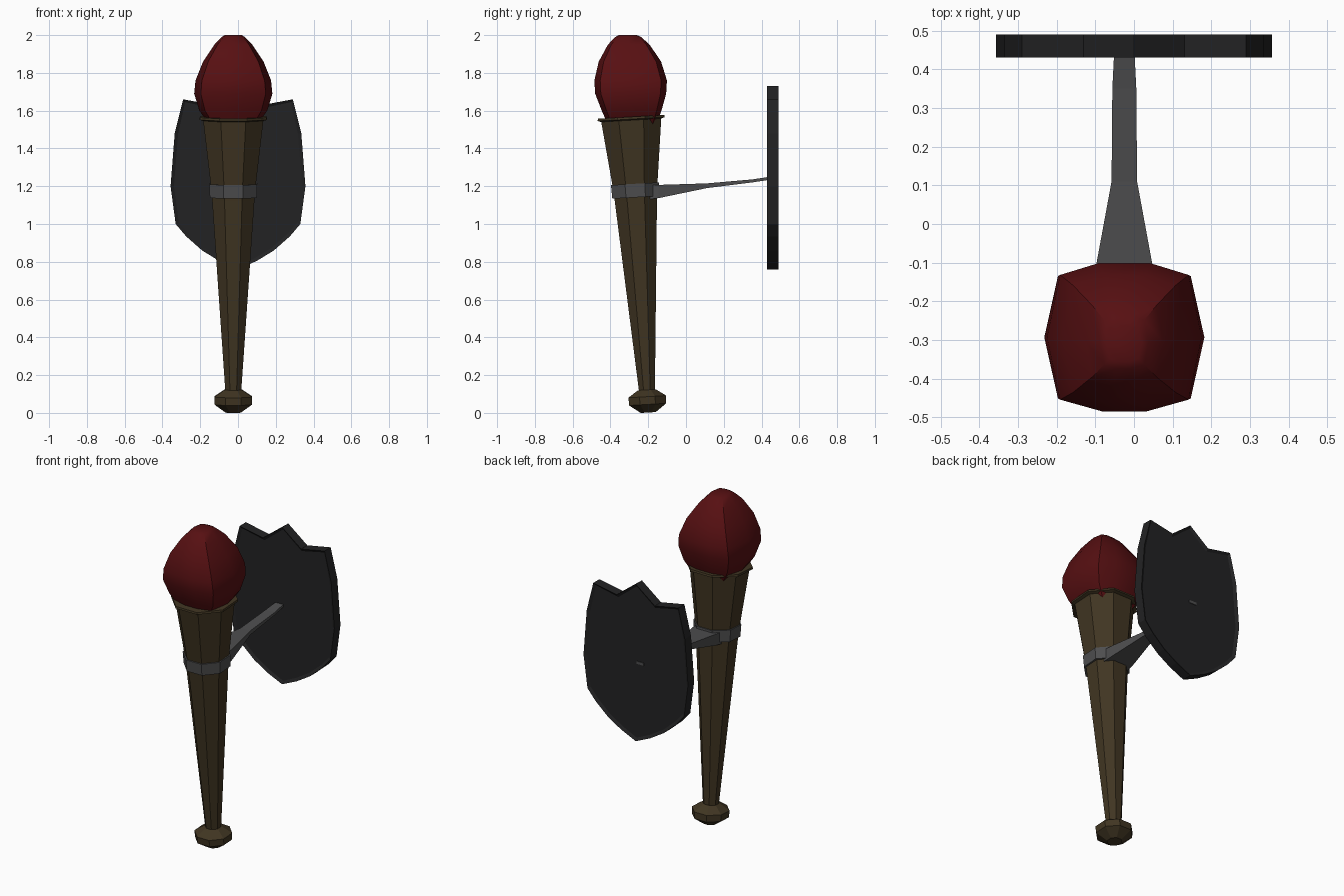
import bpy, bmesh, math
from mathutils import Vector, Matrix

if "Cube" in bpy.data.objects:
    bpy.data.objects.remove(bpy.data.objects["Cube"])

def material(name, c):
    m = bpy.data.materials.new(name)
    m.diffuse_color = (*c, 1)
    m.use_nodes = True
    m.node_tree.nodes["Principled BSDF"].inputs["Base Color"].default_value = m.diffuse_color
    return m

WOOD = material("dark wood", (0.052, 0.036, 0.016, ))
RED = material("deep red", (0.095, 0.005, 0.006))
IRON = material("grey iron", (0.075, 0.075, 0.077))
PLATE = material("blackened plate", (0.016, 0.016, 0.017))

# torch axis: leans slightly to the front
CX = -0.025
TILT = Matrix.Rotation(math.atan(0.058), 3, 'X')

def on_axis(x, y, h):
    return Vector((CX, -0.200, 0)) + TILT @ Vector((x, y, h))

def finish(bm, name, mat):
    bmesh.ops.recalc_face_normals(bm, faces=bm.faces)
    me = bpy.data.meshes.new(name)
    bm.to_mesh(me)
    bm.free()
    me.materials.append(mat)
    ob = bpy.data.objects.new(name, me)
    bpy.context.collection.objects.link(ob)
    return ob

def loft(name, rings, mat):
    """Skin a list of equal-length point rings and cap both ends."""
    bm = bmesh.new()
    vs = [[bm.verts.new(p) for p in r] for r in rings]
    n = len(vs[0])
    for a, b in zip(vs, vs[1:]):
        for i in range(n):
            j = (i + 1) % n
            bm.faces.new((a[i], a[j], b[j], b[i]))
    bm.faces.new(vs[0])
    bm.faces.new(vs[-1])
    return finish(bm, name, mat)

def octagon(r, h):
    R = r / math.cos(math.pi / 8)
    angles = [(k + 0.5) * math.pi / 4 for k in range(8)]
    return [on_axis(R * math.cos(a), R * math.sin(a), h) for a in angles]

def turned(name, profile, mat):
    return loft(name, [octagon(r, h) for r, h in profile], mat)

# torch shaft, lip, pommel, iron band
turned("shaft", [(0.041, 0.10), (0.112, 1.13), (0.119, 1.21), (0.160, 1.56)], WOOD)
turned("lip", [(0.160, 1.552), (0.178, 1.558), (0.176, 1.570), (0.14, 1.570)], WOOD)
turned("pommel", [(0.040, 0.002), (0.098, 0.045), (0.100, 0.086), (0.048, 0.122)], WOOD)
turned("band", [(0.124, 1.143), (0.127, 1.215)], IRON)

# flame: rounded boxy egg, given as height, half width, half depth, centre y
outline = [(0.33, 1.0), (0.83, 0.84), (1.0, 0.0), (0.83, -0.84), (0.28, -1.0)]
outline += [(-x, y) for x, y in reversed(outline) if abs(x) < 1] + [(-1.0, 0.0)]
outline.sort(key=lambda p: math.atan2(p[1], p[0]))
levels = [(1.53, 0.13, 0.13, -0.285), (1.60, 0.18, 0.158, -0.288),
          (1.69, 0.207, 0.188, -0.293), (1.76, 0.200, 0.192, -0.293),
          (1.86, 0.160, 0.165, -0.297), (1.95, 0.100, 0.110, -0.303),
          (1.99, 0.062, 0.068, -0.306), (2.0, 0.045, 0.048, -0.308)]
flame = loft("flame", [[(CX + x * w, cy + y * d, z) for x, y in outline]
                       for z, w, d, cy in levels], RED)
flame.data.shade_smooth()
bpy.context.view_layer.objects.active = flame
flame.select_set(True)
bpy.ops.object.shade_smooth_by_angle(angle=math.radians(40))

# tapering bracket: y, half width, bottom z, top z
stations = [(-0.20, 0.085, 1.13, 1.205), (-0.145, 0.08, 1.137, 1.207),
            (0.11, 0.033, 1.19, 1.215), (0.35, 0.031, 1.220, 1.236),
            (0.43, 0.027, 1.232, 1.248), (0.484, 0.024, 1.236, 1.252)]
loft("bracket", [[(CX - w, y, a), (CX + w, y, a), (CX + w, y, b), (CX - w, y, b)]
                 for y, w, a, b in stations], IRON)

# shield wall plate: mirrored outline, thick slab with thin raised rim
half = [(0.13, 1.63), (0.29, 1.66), (0.335, 1.48), (0.357, 1.20),
        (0.33, 1.0), (0.275, 0.935), (0.19, 0.86), (0.10, 0.805)]
points = [(0, 1.73)] + half + [(0, 0.76)] + [(-x, z) for x, z in reversed(half)]
bm = bmesh.new()
front = bm.faces.new([bm.verts.new((x, 0.43, z)) for x, z in points])
ext = bmesh.ops.extrude_face_region(bm, geom=[front], use_keep_orig=True)
bmesh.ops.translate(bm, vec=(0, 0.06, 0),
                    verts=[v for v in ext["geom"] if isinstance(v, bmesh.types.BMVert)])
bmesh.ops.recalc_face_normals(bm, faces=bm.faces)
big = [f for f in bm.faces if len(f.verts) > 4]
bmesh.ops.inset_individual(bm, faces=big, thickness=0.018, depth=-0.010)
finish(bm, "shield_plate", PLATE)
